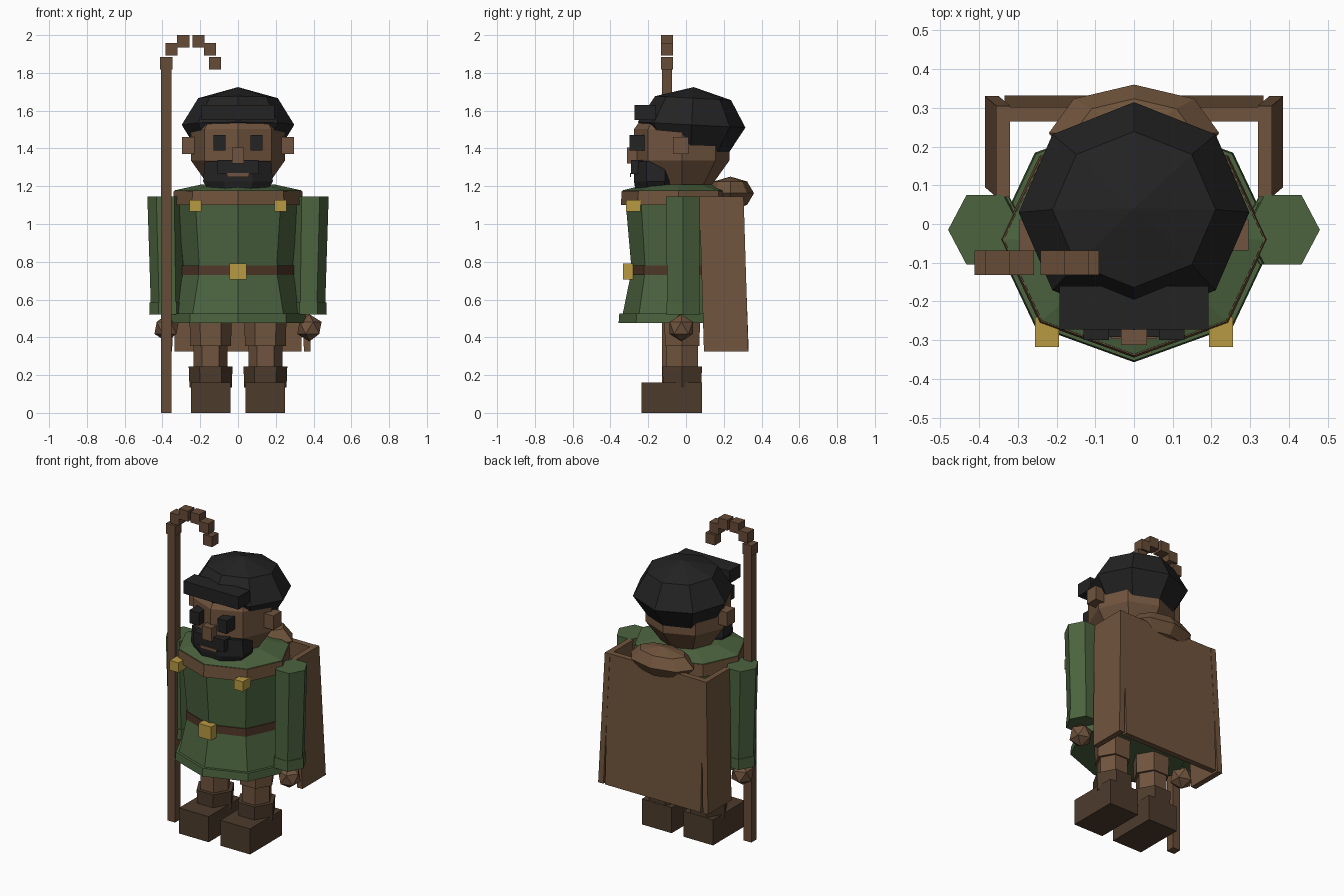
import bpy, bmesh, math
from mathutils import Vector, Matrix

if "Cube" in bpy.data.objects:
    bpy.data.objects.remove(bpy.data.objects["Cube"])


def material(name, r, g, b):
    """Flat material from sRGB bytes."""
    lin = [((c / 255 + 0.055) / 1.055) ** 2.4 for c in (r, g, b)] + [1]
    m = bpy.data.materials.new(name)
    m.use_nodes = True
    m.diffuse_color = lin
    m.node_tree.nodes["Principled BSDF"].inputs["Base Color"].default_value = lin
    return m


SKIN = material("skin brown", 112, 84, 62)
CAPE = material("cape brown", 112, 84, 60)
WOOD = material("staff wood", 102, 76, 55)
LEATHER = material("dark leather", 80, 56, 41)
BOOT = material("boot brown", 77, 59, 44)
GREEN = material("tunic green", 76, 100, 63)
BLACK = material("hair black", 35, 35, 36)
GOLD = material("gold", 184, 154, 66)


def finish(name, bm, mat):
    bmesh.ops.recalc_face_normals(bm, faces=bm.faces)
    mesh = bpy.data.meshes.new(name)
    bm.to_mesh(mesh)
    bm.free()
    mesh.materials.append(mat)
    ob = bpy.data.objects.new(name, mesh)
    bpy.context.collection.objects.link(ob)
    return ob


def box(name, x, y, z, mat, flare=(0, 0)):
    """Box from ranges; flare shifts the bottom corners."""
    bm = bmesh.new()
    bmesh.ops.create_cube(bm, size=1)
    for v in bm.verts:
        dx, dy = flare if v.co.z < 0 else (0, 0)
        v.co = [r[0] + (r[1] - r[0]) * (c + 0.5) for r, c in zip((x, y, z), v.co)]
        v.co += Vector((dx, dy, 0))
    return finish(name, bm, mat)


def rings(name, center, levels, sides, mat, turn=0):
    """Stacked polygon rings, each (z, x radius, y radius)."""
    bm = bmesh.new()
    loops = []
    for z, rx, ry in levels:
        angles = [turn + math.tau * i / sides for i in range(sides)]
        loops.append([bm.verts.new((center[0] + rx * math.cos(a),
                                    center[1] + ry * math.sin(a), z)) for a in angles])
    for a, b in zip(loops, loops[1:]):
        for i in range(sides):
            j = (i + 1) % sides
            bm.faces.new((a[i], a[j], b[j], b[i]))
    bm.faces.new(loops[0])
    bm.faces.new(loops[-1])
    return finish(name, bm, mat)


def ball(name, center, size, mat, segments=8, levels=4, tilt=0):
    bm = bmesh.new()
    bmesh.ops.create_uvsphere(bm, u_segments=segments, v_segments=levels, radius=1)
    m = (Matrix.Translation(center) @ Matrix.Rotation(tilt, 4, "X")
         @ Matrix.Diagonal((*size, 1)))
    bm.transform(m)
    return finish(name, bm, mat)


def span(c, h):
    return (c - h, c + h)


# Head, hair and visor
ball("head", (0, -0.022, 1.42), (0.262, 0.265, 0.27), SKIN, 8, 5)
ball("hair", (0, 0.03, 1.525), (0.298, 0.285, 0.2), BLACK, 8, 4, math.radians(-3))
box("visor", (-0.193, 0.193), (-0.272, -0.16), (1.55, 1.63), BLACK)

# Face
box("nose", (-0.033, 0.033), (-0.313, -0.23), (1.32, 1.405), SKIN)
box("moustache", (-0.108, 0.108), (-0.292, -0.2), (1.265, 1.34), BLACK)
box("mouth", (-0.058, 0.058), (-0.297, -0.29), (1.25, 1.27), SKIN)
rings("beard", (0, -0.16),
      [(1.175, 0.165, 0.115), (1.225, 0.2, 0.125), (1.33, 0.19, 0.125)],
      8, BLACK, math.pi / 8)

# Tunic, belt and collar
BODY = (0, -0.04)
rings("tunic", BODY, [(0.5, 0.345, 0.3), (0.755, 0.288, 0.248), (1.12, 0.32, 0.28)], 8, GREEN)
rings("tunic_hem", BODY, [(0.475, 0.362, 0.317), (0.525, 0.358, 0.313)], 8, GREEN)
rings("belt", BODY, [(0.73, 0.297, 0.257), (0.78, 0.297, 0.257)], 8, LEATHER)
rings("collar_band", BODY, [(1.1, 0.345, 0.305), (1.175, 0.34, 0.3)], 8, CAPE)
rings("shoulders", BODY, [(1.165, 0.338, 0.298), (1.178, 0.336, 0.296), (1.21, 0.19, 0.17)],
      8, GREEN)
box("buckle", (-0.045, 0.045), (-0.333, -0.28), (0.705, 0.79), GOLD)

# Mirrored parts
for side, s in (("left", 1), ("right", -1)):
    box(side + "_eye", span(s * 0.098, 0.033), (-0.3, -0.21), (1.39, 1.472), BLACK)
    box(side + "_ear", span(s * 0.262, 0.034), (-0.068, 0.012), (1.37, 1.46), SKIN)
    box(side + "_clasp", span(s * 0.225, 0.031), (-0.318, -0.24), (1.065, 1.127), GOLD)
    # Arm
    arm = rings(side + "_sleeve", (0, 0), [(0.55, 0.088, 0.098), (1.145, 0.095, 0.104)], 6, GREEN)
    arm.location = (s * 0.385, -0.015, 0)
    for v in arm.data.vertices:
        if v.co.z < 1:
            v.co.x -= s * 0.012
    rings(side + "_cuff", (s * 0.373, -0.015), [(0.52, 0.097, 0.104), (0.585, 0.095, 0.102)],
          6, GREEN)
    bm = bmesh.new()
    bmesh.ops.create_icosphere(bm, subdivisions=1, radius=0.072,
                               matrix=Matrix.Translation((s * 0.378, -0.025, 0.45)))
    finish(side + "_hand", bm, SKIN)
    # Leg and boot
    leg = (s * 0.145, -0.02)
    rings(side + "_thigh", leg, [(0.355, 0.108, 0.105), (0.52, 0.112, 0.11)], 6, SKIN)
    rings(side + "_shin", leg, [(0.2, 0.09, 0.095), (0.36, 0.09, 0.095)], 6, SKIN)
    rings(side + "_boot_cuff", leg, [(0.135, 0.112, 0.118), (0.245, 0.116, 0.12)], 6, BOOT)
    box(side + "_boot", span(s * 0.145, 0.104), (-0.235, 0.085), (0, 0.162), BOOT)
    # Cape side panel
    box(side + "_cape_side", span(s * 0.338, 0.018), (0.07, 0.305), (0.325, 1.145), CAPE,
        (s * 0.029, 0.025))

# Cape back and rolled hood
box("cape_back", (-0.335, 0.335), (0.265, 0.302), (0.325, 1.145), CAPE, (0, 0.03))
ball("rolled_hood", (0, 0.235, 1.163), (0.22, 0.125, 0.088), CAPE, 8, 4)

# Staff with a stepped crook
box("staff", (-0.407, -0.353), (-0.127, -0.073), (0, 1.83), WOOD)
crook = [(-0.38, 1.85), (-0.353, 1.925), (-0.29, 1.967),
         (-0.21, 1.967), (-0.148, 1.925), (-0.122, 1.85)]
for i, (x, z) in enumerate(crook):
    box("crook_block_%d" % (i + 1), span(x, 0.032), (-0.132, -0.068), span(z, 0.033), WOOD)
